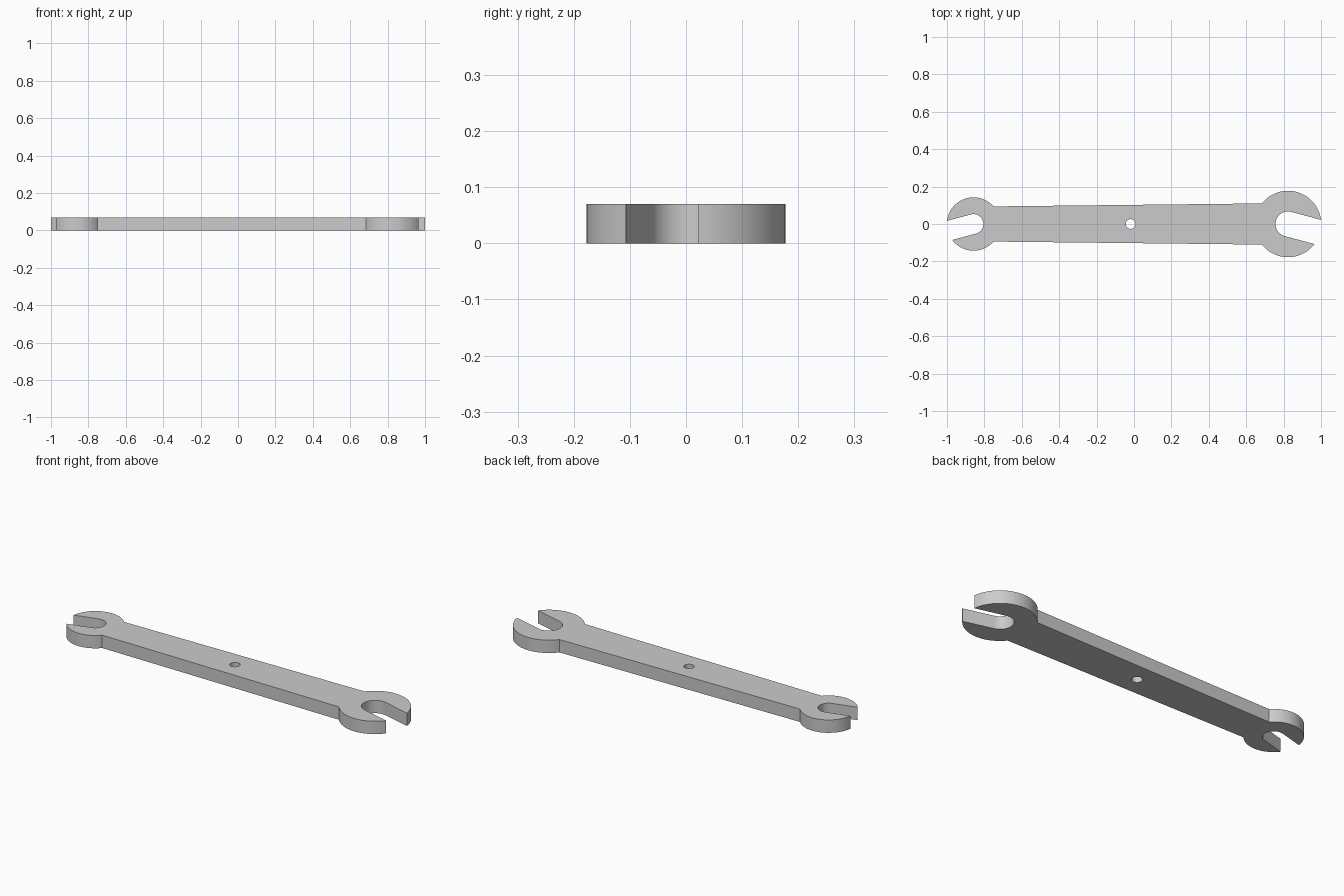
import bpy
import bmesh
from math import asin, cos, sin, pi, radians
from mathutils import Vector

cube = bpy.data.objects.get("Cube")
if cube:
    bpy.data.objects.remove(cube, do_unlink=True)

THICKNESS = 0.07


def arc(center, radius, start, end, steps):
    """Points along an arc, both ends included."""
    angles = [start + (end - start) * i / steps for i in range(steps + 1)]
    return [center + radius * Vector((cos(a), sin(a), 0)) for a in angles]


def head(x, radius, mouth, neck, facing, tilt):
    """Open jaw outline, counter-clockwise from one neck corner to the other."""
    c = Vector((x, 0, 0))
    neck_angle = pi - asin(neck / radius)
    tip = asin(mouth / radius)
    axis = facing + tilt
    return (arc(c, radius, facing - neck_angle, axis - tip, 32)
            + arc(c, mouth, axis - pi / 2, axis - 3 * pi / 2, 32)
            + arc(c, radius, axis + tip, facing + neck_angle, 32))


def add_loop(bm, points):
    verts = [bm.verts.new(p) for p in points]
    return [bm.edges.new((v, verts[i - 1])) for i, v in enumerate(verts)]


# Flat outline: large jaw, tapered handle, small jaw, and the hanging hole
outline = (head(0.8235, 0.1775, 0.067, 0.11, 0, radians(-15))
           + head(-0.858, 0.1425, 0.053, 0.094, pi, radians(15)))
hole = arc(Vector((-0.018, 0, 0)), 0.026, 0, 2 * pi, 32)[:-1]

bm = bmesh.new()
edges = add_loop(bm, outline) + add_loop(bm, hole)
bmesh.ops.triangle_fill(bm, edges=edges, use_beauty=True)

# Thickness
result = bmesh.ops.extrude_face_region(bm, geom=bm.faces[:], use_keep_orig=True)
top = [g for g in result["geom"] if isinstance(g, bmesh.types.BMVert)]
bmesh.ops.translate(bm, verts=top, vec=(0, 0, THICKNESS))
bmesh.ops.recalc_face_normals(bm, faces=bm.faces[:])

mesh = bpy.data.meshes.new("wrench_body")
bm.to_mesh(mesh)
bm.free()
wrench = bpy.data.objects.new("wrench_body", mesh)
bpy.context.collection.objects.link(wrench)

# Plain grey metal
grey = bpy.data.materials.new("light_grey")
grey.use_nodes = True
colour = (0.6, 0.6, 0.6, 1)
grey.diffuse_color = colour
grey.node_tree.nodes["Principled BSDF"].inputs["Base Color"].default_value = colour
mesh.materials.append(grey)

# Smooth round walls, crisp rims
bpy.ops.object.select_all(action="DESELECT")
wrench.select_set(True)
bpy.context.view_layer.objects.active = wrench
bpy.ops.object.shade_smooth_by_angle(angle=radians(25))
